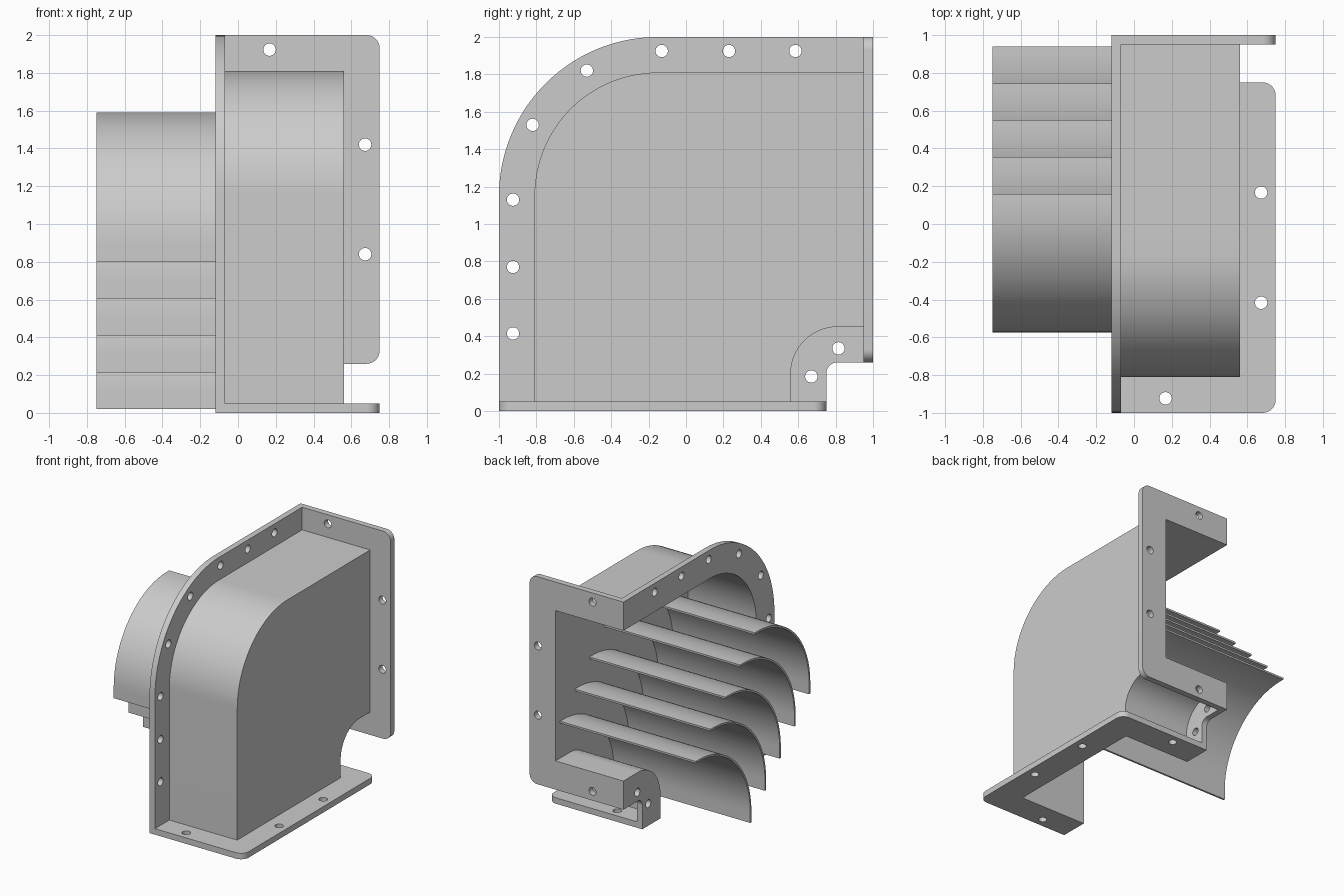
import bpy, bmesh
from math import radians, cos, sin

if "Cube" in bpy.data.objects:
    bpy.data.objects.remove(bpy.data.objects["Cube"])

grey = bpy.data.materials.new("light grey metal")
grey.use_nodes = True
grey.diffuse_color = (0.6, 0.6, 0.6, 1)
grey.node_tree.nodes["Principled BSDF"].inputs["Base Color"].default_value = (0.6, 0.6, 0.6, 1)

T = 0.05             # sheet thickness
RIM = 0.19           # flange width outside the shell
BORE = RIM + T       # flange edge to duct opening
SPLIT = -0.12        # open side of the casing
WALL = 0.51          # inner face of the side wall
TIP = 0.75           # outer edge of the end flanges
HOLE = 0.033


def arc(cu, cv, r, a0, a1, n=28):
    steps = [radians(a0 + (a1 - a0) * i / n) for i in range(n + 1)]
    return [(cu + r * cos(a), cv + r * sin(a)) for a in steps]


def plate(name, axis, start, end, outline, holes=()):
    """Extrude a 2D outline with round holes along the x, y or z axis."""
    curve = bpy.data.curves.new(name, 'CURVE')
    curve.dimensions = '2D'
    curve.fill_mode = 'BOTH'
    curve.extrude = (end - start) / 2
    loops = [outline] + [arc(u, v, HOLE, 0, 345, 23) for u, v in holes]
    for loop in loops:
        spline = curve.splines.new('POLY')
        spline.points.add(len(loop) - 1)
        for p, (u, v) in zip(spline.points, loop):
            p.co = (u, v, 0, 1)
        spline.use_cyclic_u = True
    temp = bpy.data.objects.new(name + "_outline", curve)
    bpy.context.scene.collection.objects.link(temp)
    graph = bpy.context.evaluated_depsgraph_get()
    mesh = bpy.data.meshes.new_from_object(temp.evaluated_get(graph))
    bpy.data.objects.remove(temp)
    bpy.data.curves.remove(curve)

    bm = bmesh.new()
    bm.from_mesh(mesh)
    for vert in bm.verts:
        u, v, w = vert.co
        w += (start + end) / 2
        vert.co = {'x': (w, u, v), 'y': (u, w, v), 'z': (u, v, w)}[axis]
    bmesh.ops.remove_doubles(bm, verts=bm.verts, dist=0.0001)
    bmesh.ops.recalc_face_normals(bm, faces=bm.faces)
    bm.to_mesh(mesh)
    bm.free()
    mesh.materials.clear()
    mesh.materials.append(grey)
    mesh.shade_smooth()
    mesh.set_sharp_from_angle(angle=radians(30))
    mesh.name = name
    obj = bpy.data.objects.new(name, mesh)
    bpy.context.scene.collection.objects.link(obj)
    return obj


def heel(o, z0=0.0, y1=1.0):
    """Large outer bend of the elbow, inset by o."""
    return [(-1 + o, z0)] + arc(-0.15, 1.15, 0.85 - o, 180, 90) + [(y1, 2 - o)]


def throat(o, z0=0.0, y1=1.0):
    """Small inner bend of the elbow, grown by o."""
    return [(0.75 - o, z0)] + arc(0.81, 0.2, 0.06 + o, 180, 90) + [(y1, 0.26 + o)]


def band(path, a, b, **ends):
    return path(a, **ends) + path(b, **ends)[::-1]


# Side flanges along the open face
plate("heel_side_flange", 'x', SPLIT, SPLIT + T, band(heel, 0, BORE),
      [(-0.925, 0.415), (-0.925, 0.77), (-0.925, 1.13), (-0.82, 1.53),
       (-0.53, 1.82), (-0.13, 1.925), (0.23, 1.925), (0.585, 1.925)])
plate("throat_side_flange", 'x', SPLIT, SPLIT + T, band(throat, 0, BORE),
      [(0.815, 0.335), (0.67, 0.185)])

# Duct shell: heel wall, throat wall and side wall
inside = dict(z0=T, y1=1 - T)
plate("heel_wall", 'x', SPLIT + T, WALL, band(heel, RIM, BORE, **inside))
plate("throat_wall", 'x', SPLIT + T, WALL, band(throat, RIM, BORE, **inside))
plate("side_wall", 'x', WALL, WALL + T,
      heel(RIM, **inside) + throat(RIM, **inside)[::-1])


def end_flange(name, axis, start, lo, hi):
    """C-shaped flange with two rounded corners around a duct opening."""
    r, x0 = 0.07, SPLIT + T
    outline = [(x0, lo)]
    outline += arc(TIP - r, lo + r, r, -90, 0, 10)
    outline += arc(TIP - r, hi - r, r, 0, 90, 10)
    outline += [(x0, hi), (x0, hi - BORE), (WALL, hi - BORE),
                (WALL, lo + BORE), (x0, lo + BORE)]
    third = (hi - lo) / 3
    holes = [(0.167, lo + 0.077), (0.167, hi - 0.077),
             (0.673, lo + third), (0.673, hi - third)]
    plate(name, axis, start, start + T, outline, holes)


end_flange("bottom_flange", 'z', 0, -1, 0.75)
end_flange("back_flange", 'y', 1 - T, 0.26, 2)


# Turning vanes stepped down the diagonal
def vane(o, d):
    r = 0.7
    return ([(-0.575 + o + d, 0.8 - d)]
            + arc(-0.575 + r + d, 1.59 - r - d, r - o, 180, 90)
            + [(0.16 + d, 1.59 - o - d)])


for i in range(5):
    plate(f"turning_vane_{i + 1}", 'x', -0.75, WALL, band(vane, 0, 0.016, d=0.195 * i))
